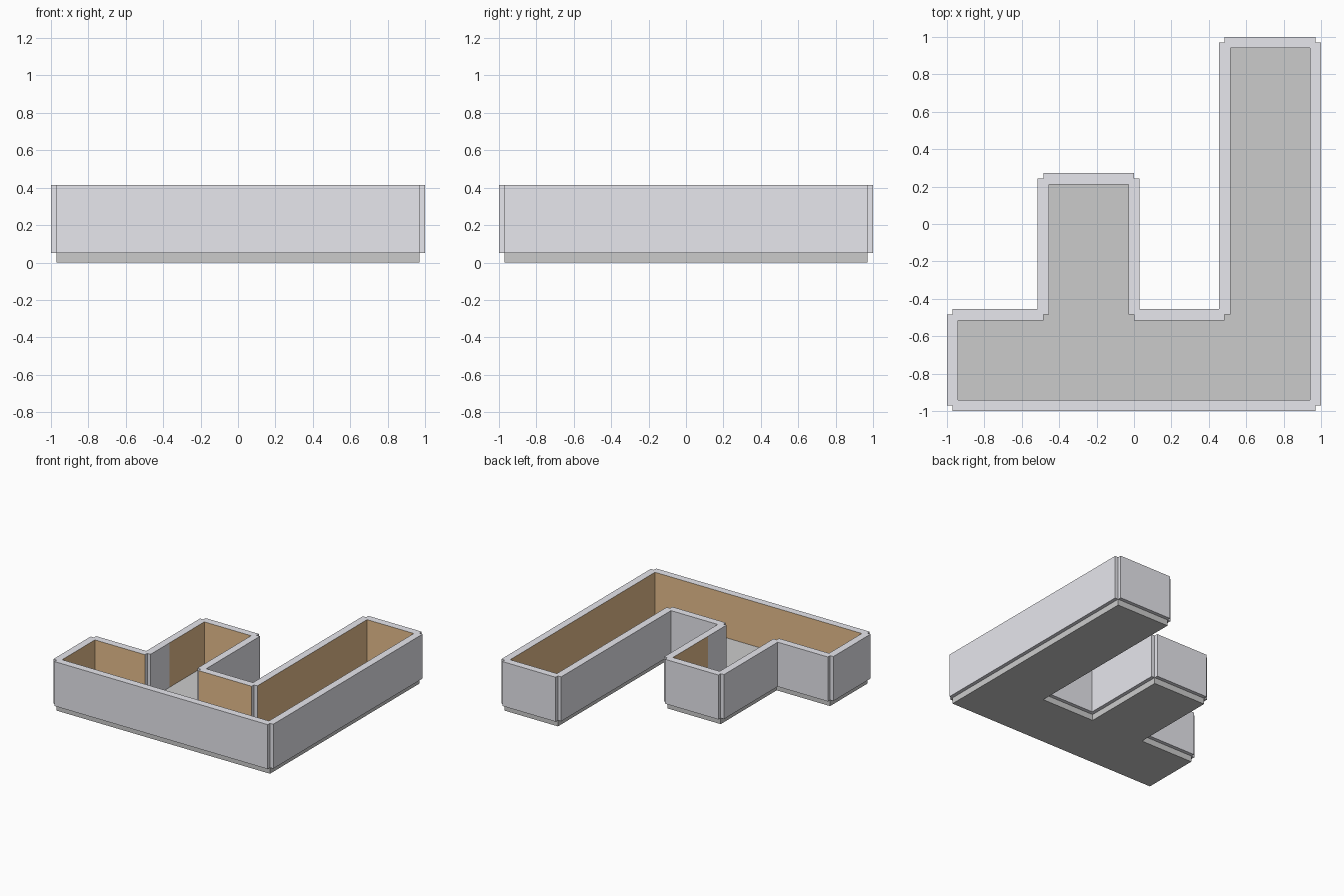
import bpy, bmesh
from mathutils import Vector

if "Cube" in bpy.data.objects:
    bpy.data.objects.remove(bpy.data.objects["Cube"])

U = 0.2425                      # plan grid unit
T, Z0, Z1 = 0.06, 0.05, 0.415   # wall thickness, slab top, wall top

def material(name, rgb):
    m = bpy.data.materials.new(name)
    m.diffuse_color = (*rgb, 1)
    m.use_nodes = True
    m.node_tree.nodes["Principled BSDF"].inputs["Base Color"].default_value = m.diffuse_color
    return m

paint = material("wall_paint", (0.8, 0.8, 0.85))
brown = material("inner_lining", (0.8, 0.52, 0.27))

def prism(name, outline, z0, z1, mats=(), inner=None):
    """Extrude an outline; faces pointing along 'inner' get the second material."""
    bm = bmesh.new()
    base = bm.faces.new([bm.verts.new((x, y, z0)) for x, y in outline])
    top = bmesh.ops.extrude_face_region(bm, geom=[base], use_keep_orig=True)["geom"]
    bmesh.ops.translate(bm, vec=(0, 0, z1 - z0),
                        verts=[g for g in top if isinstance(g, bmesh.types.BMVert)])
    bmesh.ops.recalc_face_normals(bm, faces=bm.faces)
    bm.normal_update()
    if inner:
        for f in bm.faces:
            f.material_index = int(f.normal.dot(inner) > 0.9)
    me = bpy.data.meshes.new(name)
    bm.to_mesh(me)
    bm.free()
    for m in mats:
        me.materials.append(m)
    ob = bpy.data.objects.new(name, me)
    bpy.context.collection.objects.link(ob)

# Plan outline, counter-clockwise, in grid units
plan = [(-4, -4), (4, -4), (4, 4), (2, 4), (2, -2), (0, -2), (0, -1),
        (0, 1), (-2, 1), (-2, -1), (-2, -2), (-4, -2)]
pts = [Vector(p) * U for p in plan]

# Floor slab
prism("floor_slab", pts, 0, Z0)

# One wall per outline edge, centred on the slab edge and ending at its corners
plain = {6 - 1, 9}              # short unlined stretches flanking the middle wing
for i, a in enumerate(pts):
    b = pts[(i + 1) % len(pts)]
    d = (b - a).normalized()
    n = Vector((-d.y, d.x))     # towards the inside
    h = n * T / 2
    prism(f"wall_{i + 1}", [a - h, b - h, b + h, a + h], Z0, Z1, (paint, brown),
          None if i in plain else Vector((n.x, n.y, 0)))
